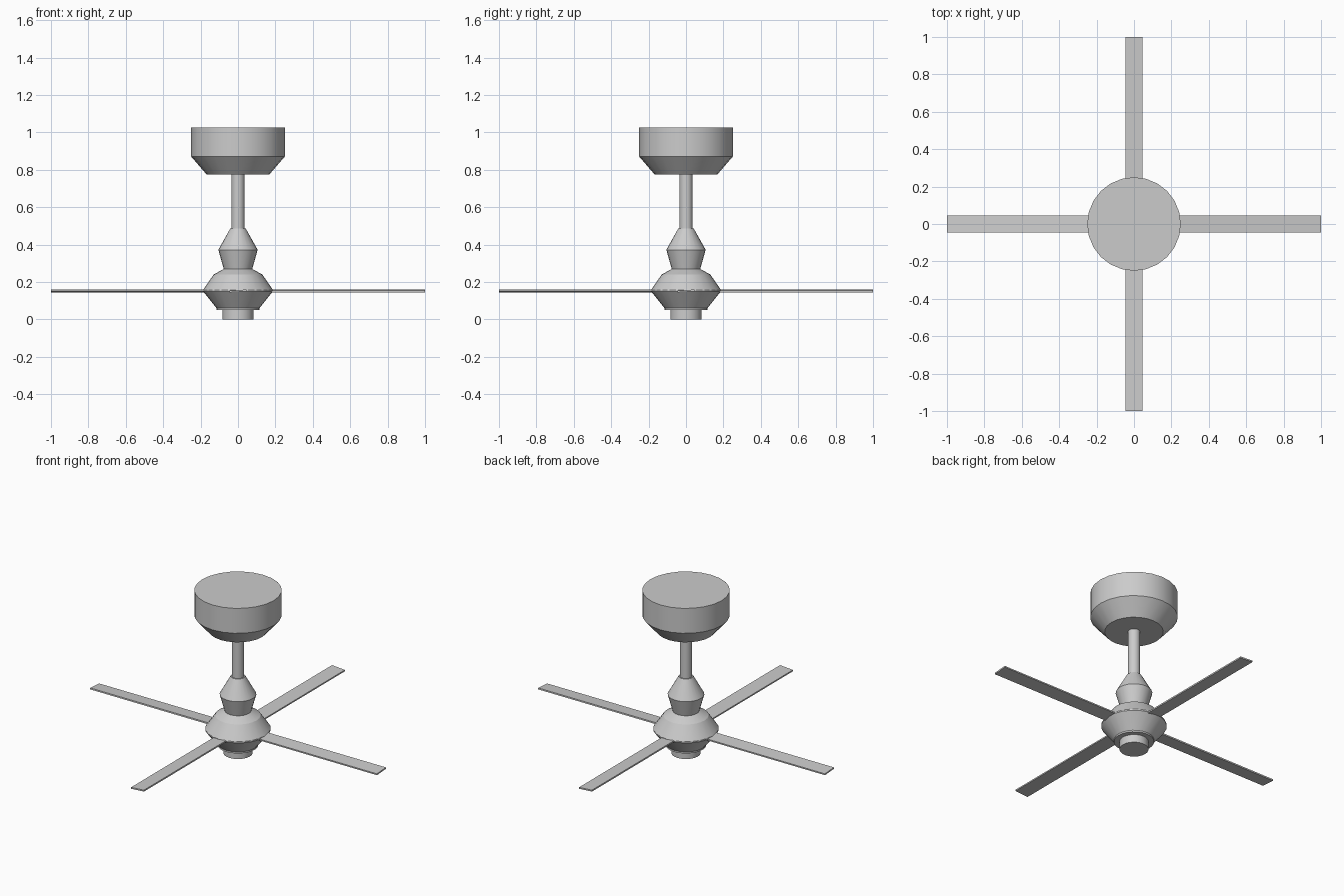
import bpy, bmesh
from math import cos, sin, pi, radians
from mathutils import Matrix

if "Cube" in bpy.data.objects:
    bpy.data.objects.remove(bpy.data.objects["Cube"])

SIDES = 24


def finish(name, bm):
    bmesh.ops.recalc_face_normals(bm, faces=bm.faces)
    mesh = bpy.data.meshes.new(name)
    bm.to_mesh(mesh)
    bm.free()
    obj = bpy.data.objects.new(name, mesh)
    bpy.context.collection.objects.link(obj)
    return obj


def turned(name, profile, sides=SIDES):
    """Closed solid of revolution from (radius, z) points, bottom to top."""
    bm = bmesh.new()
    rings = [[bm.verts.new((r * cos(2 * pi * i / sides), r * sin(2 * pi * i / sides), z))
              for i in range(sides)] for r, z in profile]
    for a, b in zip(rings, rings[1:]):
        for i in range(sides):
            j = (i + 1) % sides
            bm.faces.new((a[i], a[j], b[j], b[i]))
    bm.faces.new(rings[0][::-1])
    bm.faces.new(rings[-1])
    return finish(name, bm)


def blade(name, angle):
    """Thin flat paddle, slightly pitched about its length."""
    bm = bmesh.new()
    bmesh.ops.create_cube(bm, size=1, matrix=(
        Matrix.Rotation(angle, 4, 'Z')
        @ Matrix.Translation((0.56, 0, 0.152))
        @ Matrix.Rotation(radians(4), 4, 'X')
        @ Matrix.Diagonal((0.88, 0.09, 0.009, 1))))
    return finish(name, bm)


# Ceiling mount and hanging rod
turned("ceiling_canopy", [(0.168, 0.775), (0.25, 0.87), (0.25, 1.027)])
turned("down_rod", [(0.035, 0.45), (0.035, 0.80)])

# Coupling cover above the motor
turned("rod_coupling", [(0.075, 0.265), (0.105, 0.372), (0.042, 0.485)])

# Motor housing and bottom cap
turned("motor_housing", [(0.115, 0.05), (0.115, 0.06), (0.187, 0.15), (0.187, 0.158),
                         (0.13, 0.24), (0.075, 0.27)])
turned("bottom_cap", [(0.083, 0.0), (0.083, 0.055)])

# Four blades around the motor
for i in range(4):
    blade(f"blade_{i + 1}", i * pi / 2)

# Smooth round walls, keep the rims crisp
for obj in bpy.context.collection.objects:
    obj.select_set(True)
    bpy.context.view_layer.objects.active = obj
bpy.ops.object.shade_smooth_by_angle(angle=radians(20))
